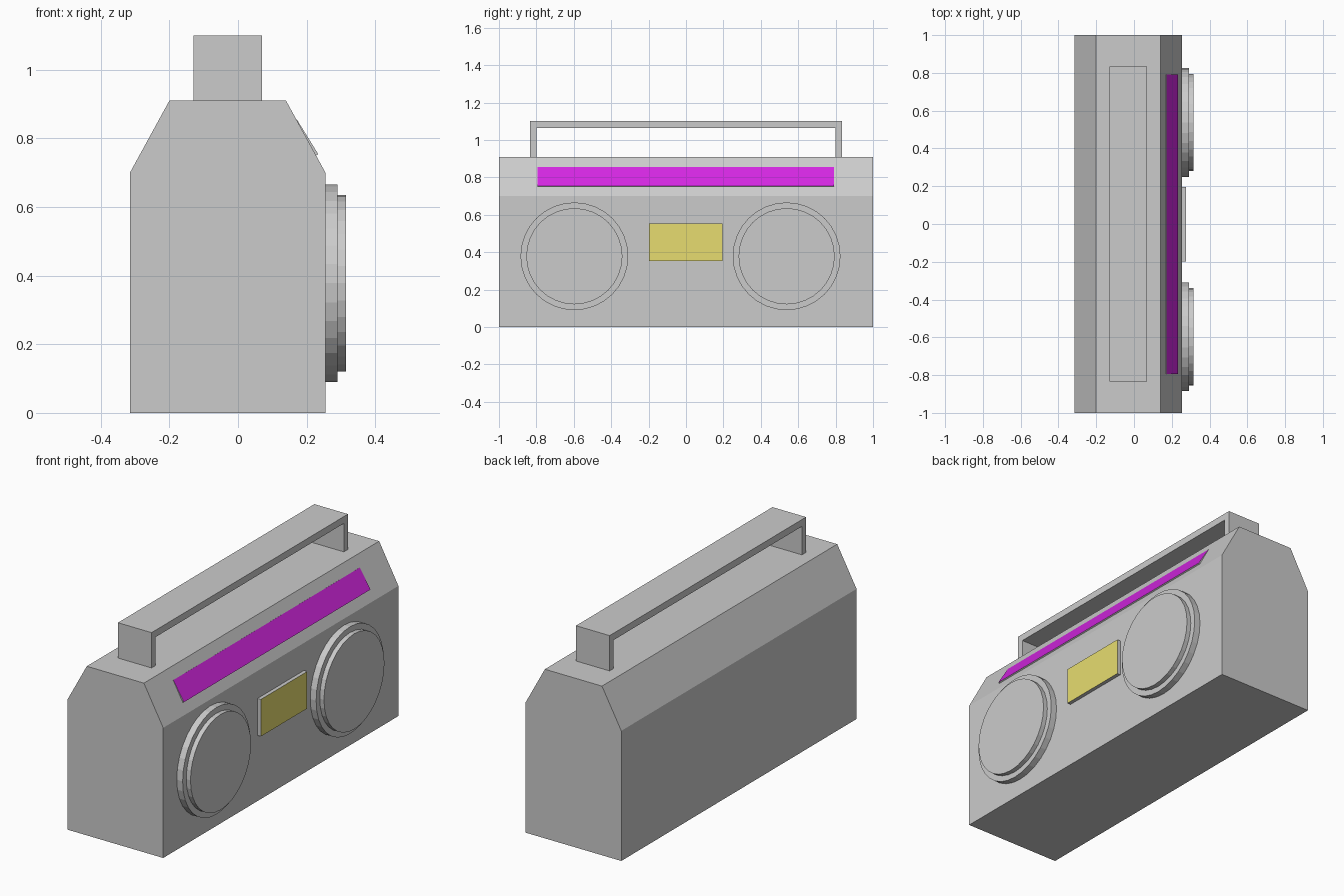
import bpy
import bmesh
from mathutils import Matrix, Vector

if "Cube" in bpy.data.objects:
    bpy.data.objects.remove(bpy.data.objects["Cube"])


def finish(name, bm):
    bmesh.ops.recalc_face_normals(bm, faces=bm.faces)
    mesh = bpy.data.meshes.new(name)
    bm.to_mesh(mesh)
    bm.free()
    obj = bpy.data.objects.new(name, mesh)
    bpy.context.collection.objects.link(obj)
    return obj


def prism(name, points, offset):
    """Extrude a closed 3D outline along an offset vector."""
    bm = bmesh.new()
    face = bm.faces.new([bm.verts.new(p) for p in points])
    ext = bmesh.ops.extrude_face_region(bm, geom=[face], use_keep_orig=True)
    verts = [g for g in ext["geom"] if isinstance(g, bmesh.types.BMVert)]
    bmesh.ops.translate(bm, verts=verts, vec=offset)
    return finish(name, bm)


def color_front(obj, mat_name, color, direction):
    """Grey sides, coloured face in the given direction."""
    grey = bpy.data.materials.new(mat_name + "_side")
    mat = bpy.data.materials.new(mat_name)
    mat.diffuse_color = (*color, 1)
    mat.use_nodes = True
    mat.node_tree.nodes["Principled BSDF"].inputs["Base Color"].default_value = mat.diffuse_color
    obj.data.materials.append(grey)
    obj.data.materials.append(mat)
    for p in obj.data.polygons:
        if p.normal.dot(Vector(direction).normalized()) > 0.9:
            p.material_index = 1


def speaker(name, y):
    """Round disc on the front panel, with a smaller raised disc on it."""
    bm = bmesh.new()
    bmesh.ops.create_circle(bm, cap_ends=True, segments=32, radius=0.288)
    face = bm.faces[:][0]
    if face.normal.z < 0:
        face.normal_flip()
    for height, inset in ((0.035, 0.031), (0.025, 0)):
        face = bmesh.ops.extrude_discrete_faces(bm, faces=[face])["faces"][0]
        bmesh.ops.translate(bm, verts=face.verts, vec=(0, 0, height))
        if inset:
            bmesh.ops.inset_region(bm, faces=[face], thickness=inset)
    bm.transform(Matrix.Translation((0.255, y, 0.378)) @ Matrix.Rotation(1.5707963, 4, 'Y'))
    return finish(name, bm)


# Body with sloped shoulders
profile = [(-0.315, 0), (0.255, 0), (0.255, 0.70), (0.14, 0.91), (-0.20, 0.91), (-0.315, 0.70)]
prism("body", [(x, -1, z) for x, z in profile], (0, 2, 0))

# Carrying handle
arch = [(-0.835, 0.91), (-0.835, 1.10), (0.835, 1.10), (0.835, 0.91),
        (0.80, 0.91), (0.80, 1.063), (-0.80, 1.063), (-0.80, 0.91)]
prism("handle", [(-0.13, y, z) for y, z in arch], (0.2, 0, 0))

# Speakers
speaker("speaker_left", -0.597)
speaker("speaker_right", 0.538)

# Cassette panel
panel = prism("cassette_panel", [(0.25, y, z) for y, z in
              ((-0.198, 0.353), (0.196, 0.353), (0.196, 0.552), (-0.198, 0.552))], (0.025, 0, 0))
color_front(panel, "yellow", (0.80, 0.72, 0.16), (1, 0, 0))

# Tuner strip on the front slope
strip = prism("tuner_strip", [(x, -0.794, z) for x, z in
              ((0.171, 0.856), (0.234, 0.754), (0.20, 0.735), (0.14, 0.838))], (0, 1.586, 0))
color_front(strip, "purple", (0.65, 0.02, 0.75), (0.1, 0, 0.063))
